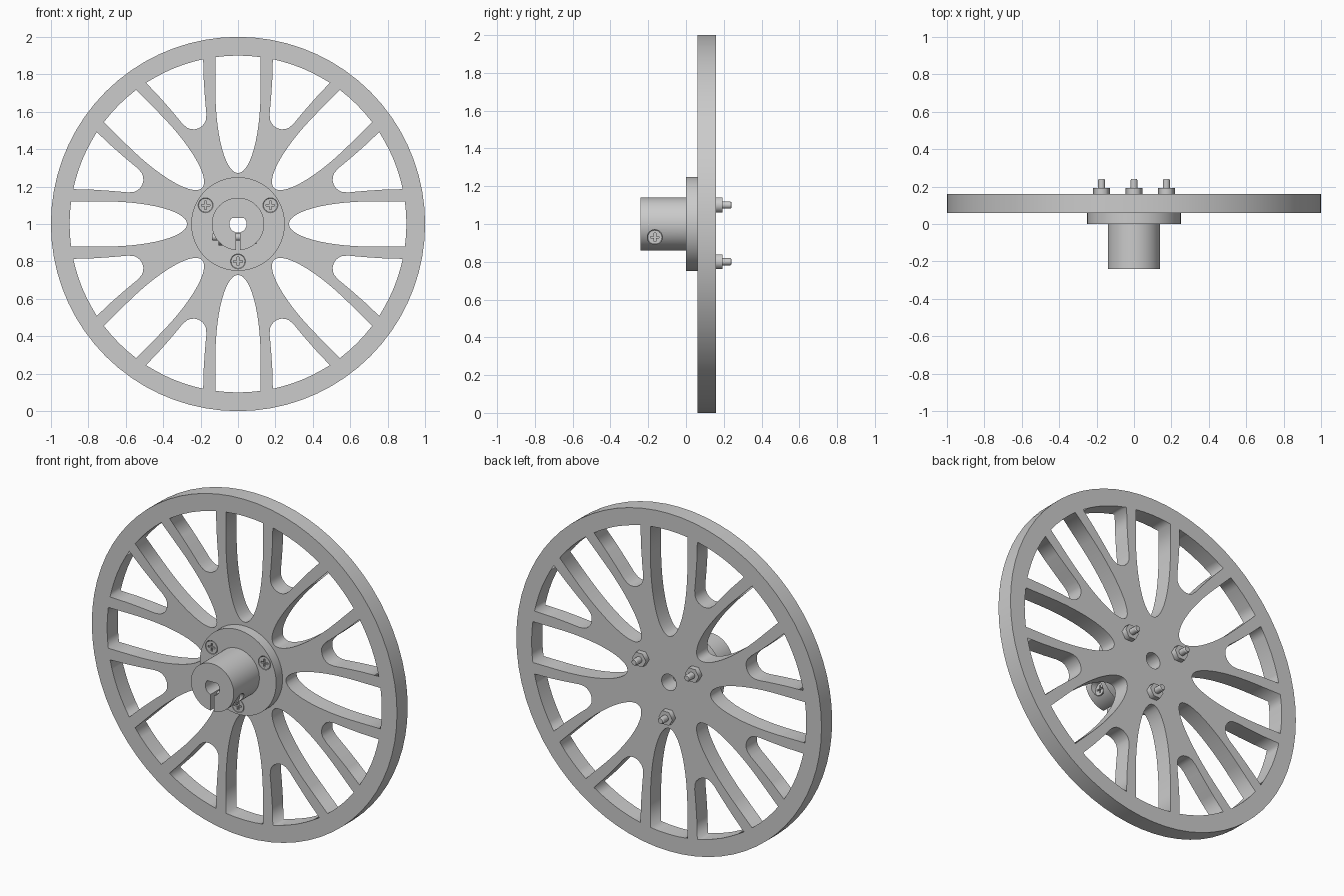
import bpy, bmesh
from math import sin, cos, pi, radians, asin, sqrt
from mathutils import Matrix, Vector

if "Cube" in bpy.data.objects:
    bpy.data.objects.remove(bpy.data.objects["Cube"])

scene = bpy.context.scene


def add(name, mesh):
    ob = bpy.data.objects.new(name, mesh)
    scene.collection.objects.link(ob)
    return ob


def circle(r, n, cx=0, cz=0, start=0):
    return [(cx + r * cos(start + 2 * pi * i / n), cz + r * sin(start + 2 * pi * i / n)) for i in range(n)]


def turned(pts, a):
    return [(x * cos(a) - z * sin(a), x * sin(a) + z * cos(a)) for x, z in pts]


def plate(name, loops, depth, matrix):
    """Filled outline with holes, extruded from local z = 0 to -depth."""
    cu = bpy.data.curves.new(name, 'CURVE')
    cu.dimensions = '2D'
    cu.fill_mode = 'BOTH'
    cu.extrude = depth / 2
    for pts in loops:
        sp = cu.splines.new('POLY')
        sp.points.add(len(pts) - 1)
        for p, (x, z) in zip(sp.points, pts):
            p.co = (x, z, 0, 1)
        sp.use_cyclic_u = True
    tmp = add(name + "_outline", cu)
    bpy.context.view_layer.update()
    me = bpy.data.meshes.new_from_object(tmp.evaluated_get(bpy.context.evaluated_depsgraph_get()))
    bpy.data.objects.remove(tmp)
    bm = bmesh.new()
    bm.from_mesh(me)
    bmesh.ops.remove_doubles(bm, verts=bm.verts, dist=1e-5)
    bmesh.ops.recalc_face_normals(bm, faces=bm.faces)
    bmesh.ops.transform(bm, matrix=matrix @ Matrix.Translation((0, 0, -depth / 2)), verts=bm.verts)
    bm.to_mesh(me)
    bm.free()
    me.name = name
    return add(name, me)


def revolve(name, profile, matrix, n=24):
    """Closed solid turned about local z; profile of (radius, z)."""
    bm = bmesh.new()
    rings = [[bm.verts.new((x, y, z)) for x, y in circle(r, n)] for r, z in profile]
    for a, b in zip(rings, rings[1:]):
        for i in range(n):
            bm.faces.new((a[i], a[(i + 1) % n], b[(i + 1) % n], b[i]))
    bm.faces.new(rings[0])
    bm.faces.new(rings[-1])
    bmesh.ops.recalc_face_normals(bm, faces=bm.faces)
    bmesh.ops.transform(bm, matrix=matrix, verts=bm.verts)
    me = bpy.data.meshes.new(name)
    bm.to_mesh(me)
    bm.free()
    return add(name, me)


def box(size, matrix):
    bm = bmesh.new()
    bmesh.ops.create_cube(bm, size=1, matrix=matrix @ Matrix.Diagonal(Vector((*size, 1))))
    me = bpy.data.meshes.new("cutter")
    bm.to_mesh(me)
    bm.free()
    return add("cutter", me)


def cut(ob, cutter):
    mod = ob.modifiers.new("cut", 'BOOLEAN')
    mod.operation, mod.solver, mod.object = 'DIFFERENCE', 'EXACT', cutter
    bpy.context.view_layer.update()
    me = bpy.data.meshes.new_from_object(ob.evaluated_get(bpy.context.evaluated_depsgraph_get()))
    ob.modifiers.clear()
    ob.data = me
    bpy.data.objects.remove(cutter)


def front(y, x=0, z=1):
    """Local z points to the front, local y points up."""
    return Matrix.Translation((x, y, z)) @ Matrix.Rotation(pi / 2, 4, 'X')


def screw(name, m):
    """Countersunk cross-head screw, head face at local z = 0."""
    ob = revolve(name, [(0.037, 0), (0.037, -0.004), (0.019, -0.024), (0.019, -0.234), (0.015, -0.24)], m)
    cut(ob, box((0.046, 0.01, 0.024), m))
    cut(ob, box((0.01, 0.046, 0.024), m))
    return ob


def nut(name, m):
    return plate(name, [circle(0.045, 6), circle(0.018, 24)], 0.032, m)


# Window outlines along +x: long ones with an elliptic tip, short ones between forks
half = [(0.72 - 0.448 * cos(t), 0.121 * sin(t)) for t in [pi / 2 * i / 14 for i in range(15)]]
half += [(sqrt(0.81 - w * w), w) for w in (0.121, 0.06)]
long_window = half + [(0.9, 0)] + [(x, -z) for x, z in reversed(half[1:])]
half = [(0.553, 0), (0.556, 0.02), (0.565, 0.04), (0.58, 0.055), (0.61, 0.07), (0.65, 0.082),
        (0.7, 0.098), (0.78, 0.125), (0.885, 0.165), (0.893, 0.11), (0.898, 0.055)]
short_window = half + [(0.9, 0)] + [(x, -z) for x, z in reversed(half[1:])]

bolts = [(0.2 * cos(radians(a)), 0.2 * sin(radians(a))) for a in (30, 150, 270)]
bolt_holes = [circle(0.021, 24, x, z) for x, z in bolts]

# Spoked wheel
loops = [circle(1, 72), circle(0.048, 32)] + bolt_holes
for i in range(8):
    loops += [turned(long_window, i * pi / 4), turned(short_window, (i + 0.5) * pi / 4)]
plate("spoked_wheel", loops, 0.1, front(0.06))

# Hub flange with D-shaped bore and countersinks
bore = [(x, min(z, 0.032)) for x, z in circle(0.046, 48)]
flange = plate("hub_flange", [circle(0.25, 96), bore] + bolt_holes, 0.06, front(0.06 - 0.06))
for x, z in bolts:
    cut(flange, revolve("cutter", [(0.04, 0.01), (0.04, -0.005), (0.0205, -0.0255)], front(0, x, 1 + z)))

# Hub barrel split by the clamping slot
a, b = asin(0.012 / 0.14), asin(0.012 / 0.046)


def arc(r, gap, n):
    return [(r * cos(t), r * sin(t)) for t in
            [-pi / 2 + gap + (2 * pi - 2 * gap) * i / n for i in range(n + 1)]]


outline = arc(0.14, a, 72) + [(x, min(z, 0.032)) for x, z in reversed(arc(0.046, b, 40))]
barrel = plate("hub_barrel", [outline], 0.24, front(-0.24))

# Clamp screw crossing the slot, in recesses
clamp = Matrix.Translation((0.1, -0.165, 0.93)) @ Matrix.Rotation(pi / 2, 4, 'Y')
cut(barrel, revolve("cutter", [(0.04, 0.1), (0.04, -0.005), (0.0205, -0.025)], clamp))
cut(barrel, revolve("cutter", [(0.047, -0.172), (0.047, -0.3)], clamp, 6))
smooth = [flange, barrel, screw("clamp_screw", clamp)]
nut("clamp_nut", clamp @ Matrix.Translation((0, 0, -0.172)))

# Flange screws and rear nuts
for i, (x, z) in enumerate(bolts):
    smooth.append(screw(f"flange_screw_{i + 1}", front(0, x, 1 + z)))
    nut(f"flange_nut_{i + 1}", front(0.16, x, 1 + z))

# Smooth round parts, flat wheel facets
bpy.ops.object.select_all(action='DESELECT')
for ob in smooth:
    ob.select_set(True)
bpy.context.view_layer.objects.active = barrel
bpy.ops.object.shade_smooth_by_angle(angle=radians(25))
